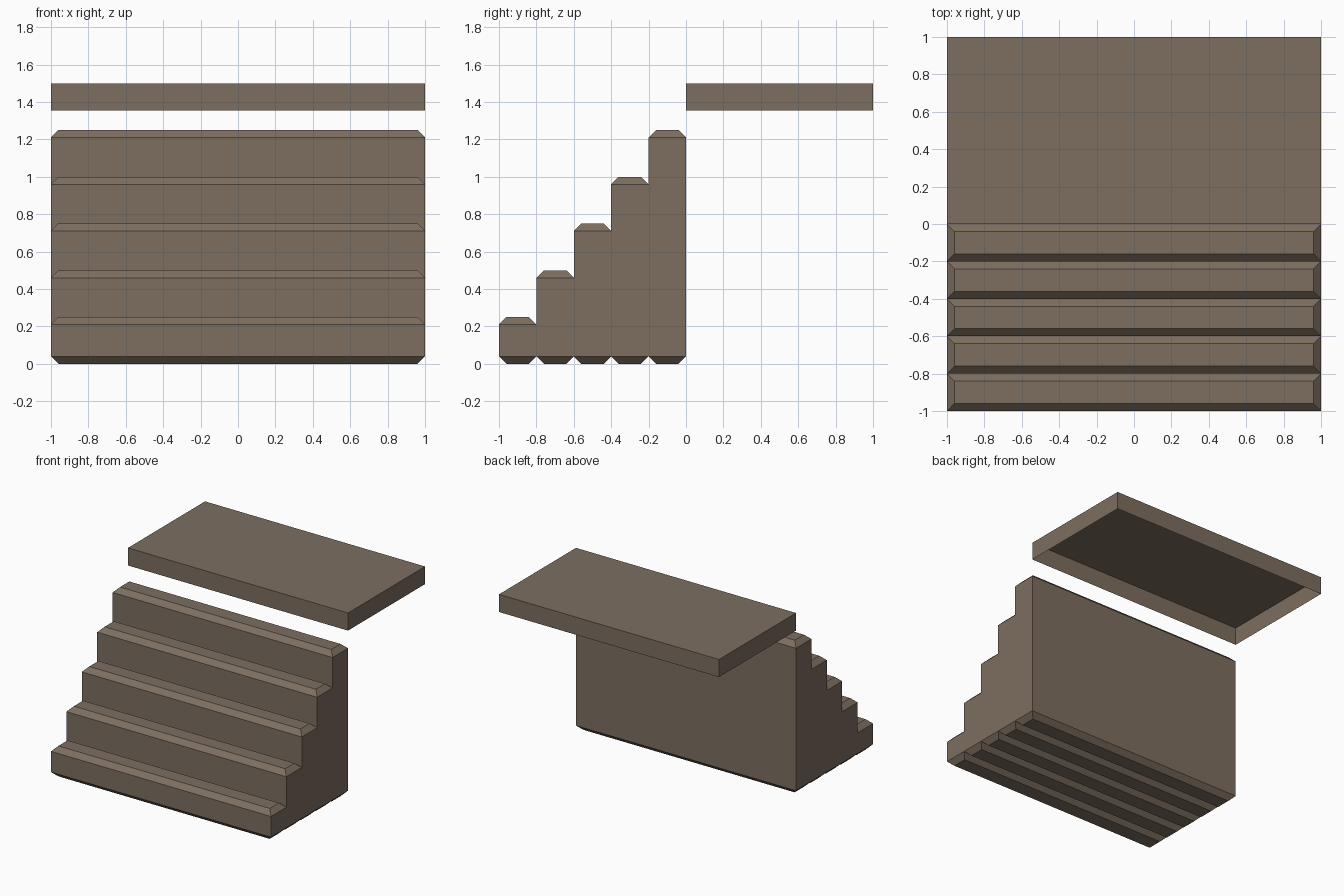
import bpy
import bmesh
from mathutils import Matrix, Vector

cube = bpy.data.objects.get("Cube")
if cube:
    bpy.data.objects.remove(cube, do_unlink=True)

# Single brown stone colour
stone = bpy.data.materials.new("brown_stone")
stone.use_nodes = True
colour = (0.205, 0.158, 0.117, 1)
stone.diffuse_color = colour
stone.node_tree.nodes["Principled BSDF"].inputs["Base Color"].default_value = colour


def is_flat(edge):
    return abs(edge.verts[0].co.z - edge.verts[1].co.z) < 1e-4


def block(name, low, high, chamfer=0, open_bottom=False):
    """Box between two corners, with chamfered rims or an open underside."""
    low, high = Vector(low), Vector(high)
    bm = bmesh.new()
    bmesh.ops.create_cube(bm, size=1, matrix=Matrix.Translation((low + high) / 2)
                          @ Matrix.Diagonal(high - low).to_4x4())
    if chamfer:
        rims = [e for e in bm.edges if is_flat(e)]
        bmesh.ops.bevel(bm, geom=rims, offset=chamfer, offset_type='OFFSET',
                        segments=1, affect='EDGES')
    if open_bottom:
        bm.normal_update()
        under = [f for f in bm.faces if f.normal.z < -0.9]
        bmesh.ops.delete(bm, geom=under, context='FACES_ONLY')
    mesh = bpy.data.meshes.new(name)
    bm.to_mesh(mesh)
    bm.free()
    mesh.materials.append(stone)
    obj = bpy.data.objects.new(name, mesh)
    bpy.context.collection.objects.link(obj)
    return obj


# Five full-height steps rising towards the back
STEPS, DEPTH, RISE = 5, 0.2, 0.25
for i in range(STEPS):
    front = -1 + i * DEPTH
    block(f"step_{i + 1}", (-1, front, 0), (1, front + DEPTH, (i + 1) * RISE),
          chamfer=0.04)

# Thin-walled landing slab, hollow underneath
block("landing", (-1, 0, 1.355), (1, 1, 1.5), open_bottom=True)
